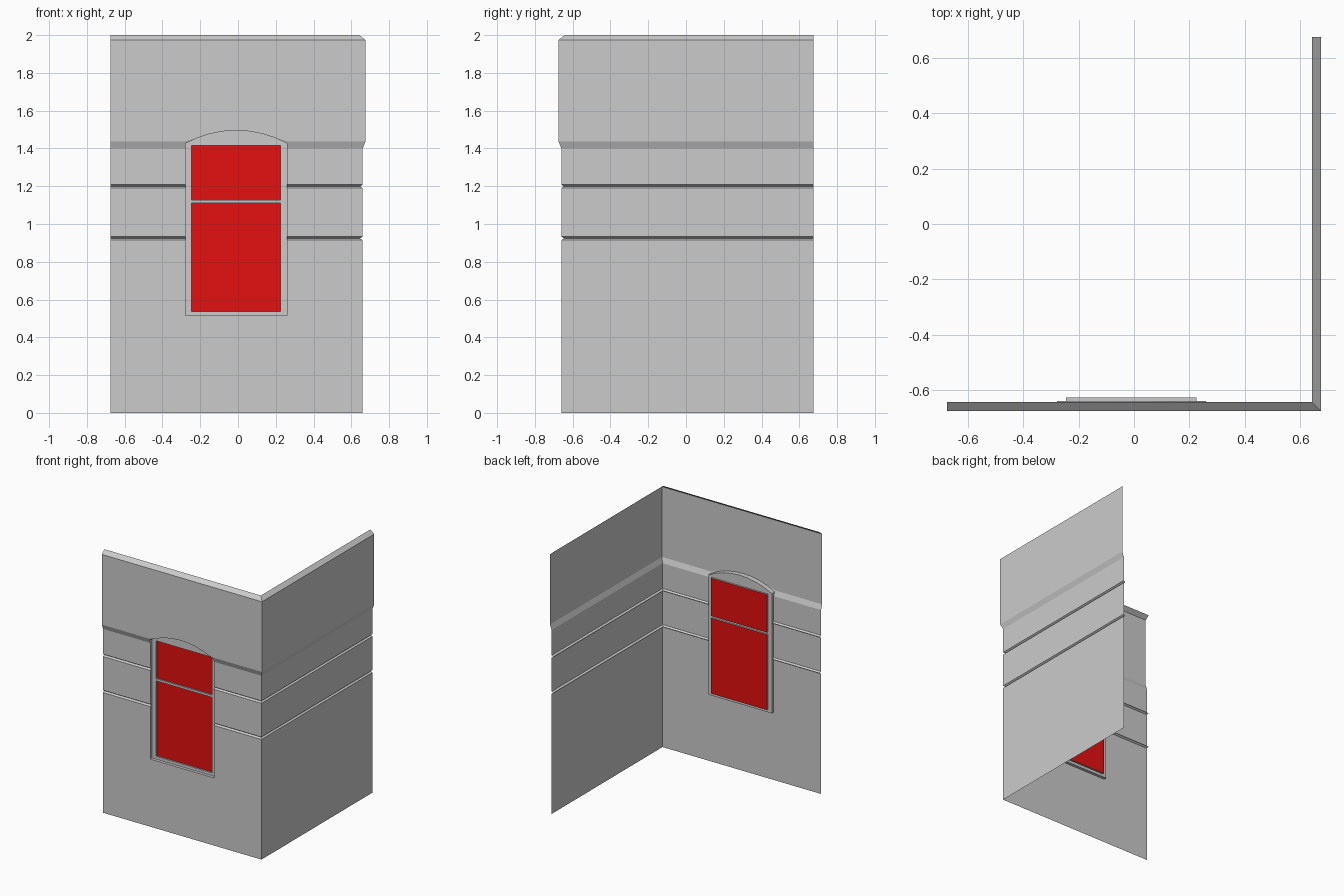
import bpy, bmesh, math

cube = bpy.data.objects.get("Cube")
if cube:
    bpy.data.objects.remove(cube, do_unlink=True)


def material(name, colour):
    m = bpy.data.materials.new(name)
    m.use_nodes = True
    m.diffuse_color = colour
    m.node_tree.nodes["Principled BSDF"].inputs["Base Color"].default_value = colour
    return m


GREY = material("wall grey", (0.6, 0.6, 0.6, 1))
RED = material("pane red", (0.78, 0.005, 0.005, 1))

# Wall section: distance outward from the centre, and height
FACE, INNER, OUTER = 0.66, 0.643, 0.675
SECTION = [(FACE, 0)]
for low in (0.915, 1.19):
    SECTION += [(FACE, low), (0.646, low + 0.009), (FACE, low + 0.018)]
SECTION += [(FACE, 1.4), (OUTER, 1.438), (OUTER, 1.973), (INNER, 2)]

# Window layout
LEFT, RIGHT = -0.277, 0.259
PANE_L, PANE_R = -0.245, 0.226
SILL, SPRING, CROWN = 0.515, 1.427, 1.495
PANE_LOW, BAR_LOW, BAR_TOP, PANE_TOP = 0.536, 1.111, 1.127, 1.416
FRAME_Y, PANE_Y = -0.638, -0.626
SEGMENTS = 8


def offset(z):
    """Outward distance of the wall at height z."""
    for (a, za), (b, zb) in zip(SECTION, SECTION[1:]):
        if za <= z <= zb:
            return a + (b - a) * (z - za) / (zb - za)


def clip(low, high):
    """Wall section between two heights."""
    inside = [p for p in SECTION if low < p[1] < high]
    return [(offset(low), low)] + inside + [(offset(high), high)]


def sheet(bm, rows):
    """Skin a grid of points; rows go up, columns go to the right."""
    grid = [[bm.verts.new(p) for p in row] for row in rows]
    for a, b in zip(grid, grid[1:]):
        for j in range(len(a) - 1):
            bm.faces.new((a[j], a[j + 1], b[j + 1], b[j]))


def rect(bm, x0, x1, z0, z1, y):
    sheet(bm, [[(x0, y, z), (x1, y, z)] for z in (z0, z1)])


def finish(bm, name, mat):
    bmesh.ops.remove_doubles(bm, verts=bm.verts, dist=0.0002)
    bmesh.ops.dissolve_degenerate(bm, edges=bm.edges, dist=0.0002)
    mesh = bpy.data.meshes.new(name)
    bm.to_mesh(mesh)
    bm.free()
    mesh.materials.append(mat)
    obj = bpy.data.objects.new(name, mesh)
    bpy.context.collection.objects.link(obj)
    return obj


# Points along the shallow window arch, left to right
half, rise = (RIGHT - LEFT) / 2, CROWN - SPRING
radius = (half * half + rise * rise) / (2 * rise)
spread = math.asin(half / radius)
arch = []
for i in range(SEGMENTS + 1):
    t = spread * (2 * i / SEGMENTS - 1)
    arch.append(((LEFT + RIGHT) / 2 + radius * math.sin(t),
                 CROWN - radius * (1 - math.cos(t))))

# Side wall
bm = bmesh.new()
sheet(bm, [[(o, -o, z), (o, OUTER, z)] for o, z in SECTION])
finish(bm, "side_wall", GREY)

# Front wall: pieces beside, below and above the window opening
bm = bmesh.new()
sheet(bm, [[(-OUTER, -o, z), (LEFT, -o, z)] for o, z in SECTION])
sheet(bm, [[(RIGHT, -o, z), (o, -o, z)] for o, z in SECTION])
rect(bm, LEFT, RIGHT, 0, SILL, -FACE)
sheet(bm, [[(x, -offset(z), z) for x, z in arch],
           [(x, -OUTER, max(z, 1.438)) for x, z in arch],
           [(x, -OUTER, 1.973) for x, z in arch],
           [(x, -INNER, 2) for x, z in arch]])
finish(bm, "front_wall", GREY)

# Reveal from the wall face back to the window frame
bm = bmesh.new()
jamb = clip(SILL, SPRING)
sheet(bm, [[(LEFT, -o, z), (LEFT, FRAME_Y, z)] for o, z in jamb])
sheet(bm, [[(RIGHT, FRAME_Y, z), (RIGHT, -o, z)] for o, z in jamb])
sheet(bm, [[(x, y, SILL) for x in (LEFT, RIGHT)] for y in (-FACE, FRAME_Y)])
sheet(bm, [[(x, FRAME_Y, z) for x, z in arch],
           [(x, -offset(z), z) for x, z in arch]])
finish(bm, "window_reveal", GREY)

# Window frame: stiles, rails, arched head and the steps around the panes
bm = bmesh.new()
rect(bm, LEFT, PANE_L, SILL, PANE_TOP, FRAME_Y)
rect(bm, PANE_R, RIGHT, SILL, PANE_TOP, FRAME_Y)
rect(bm, PANE_L, PANE_R, SILL, PANE_LOW, FRAME_Y)
rect(bm, PANE_L, PANE_R, BAR_LOW, BAR_TOP, FRAME_Y)
sheet(bm, [[(x, FRAME_Y, PANE_TOP) for x, z in arch],
           [(x, FRAME_Y, z) for x, z in arch]])
PANES = {"lower_pane": (PANE_LOW, BAR_LOW), "upper_pane": (BAR_TOP, PANE_TOP)}
for low, high in PANES.values():
    sheet(bm, [[(PANE_L, y, z) for y in (FRAME_Y, PANE_Y)] for z in (low, high)])
    sheet(bm, [[(PANE_R, y, z) for y in (PANE_Y, FRAME_Y)] for z in (low, high)])
    sheet(bm, [[(x, y, low) for x in (PANE_L, PANE_R)] for y in (FRAME_Y, PANE_Y)])
    sheet(bm, [[(x, y, high) for x in (PANE_L, PANE_R)] for y in (PANE_Y, FRAME_Y)])
finish(bm, "window_frame", GREY)

# Panes
for name, (low, high) in PANES.items():
    bm = bmesh.new()
    rect(bm, PANE_L, PANE_R, low, high, PANE_Y)
    finish(bm, name, RED)
